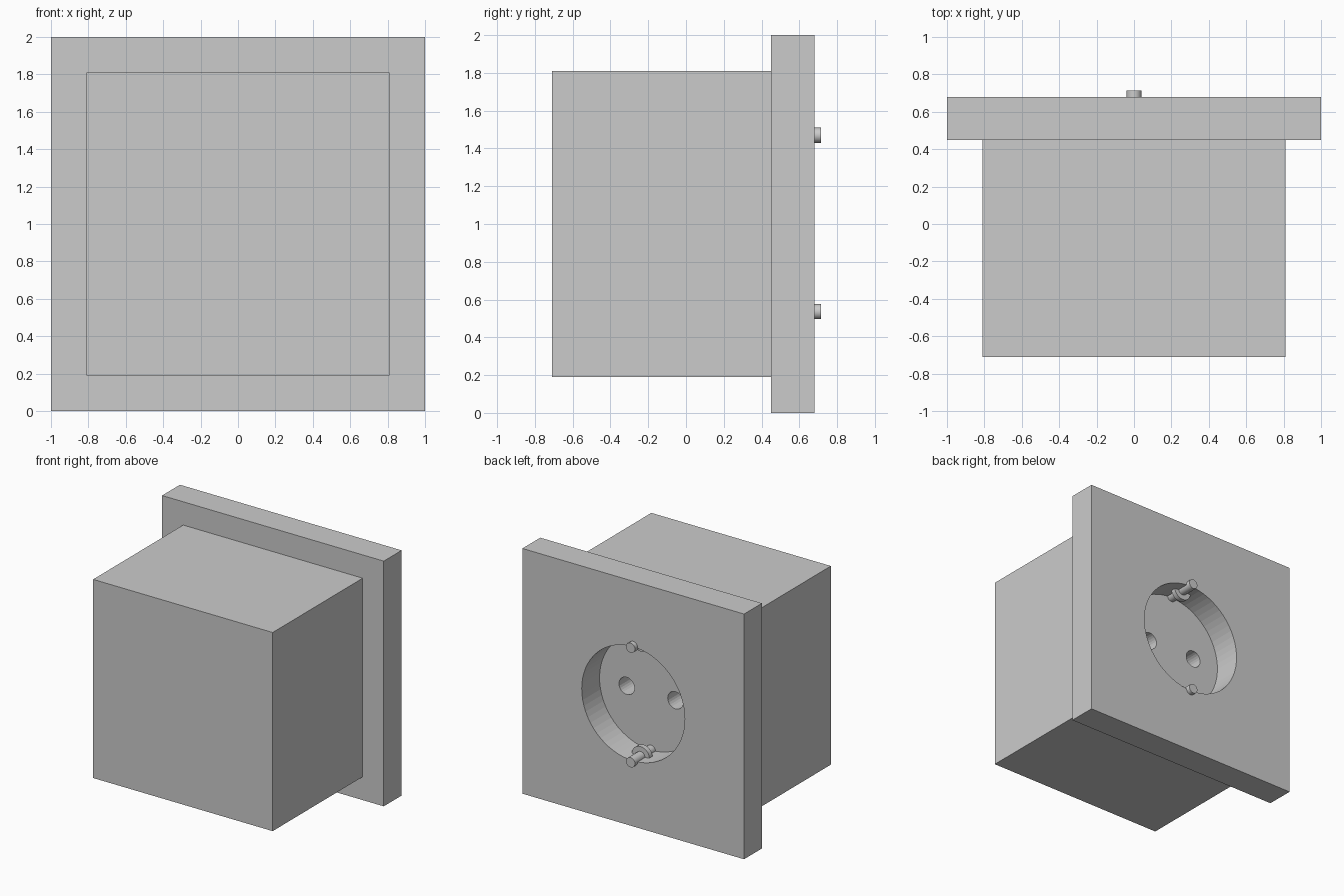
import bpy
from math import pi, radians

if "Cube" in bpy.data.objects:
    bpy.data.objects.remove(bpy.data.objects["Cube"])


def box(name, x, y0, y1, z0, z1):
    bpy.ops.mesh.primitive_cube_add(size=1, location=(0, (y0 + y1) / 2, (z0 + z1) / 2))
    ob = bpy.context.object
    ob.name = name
    ob.scale = (2 * x, y1 - y0, z1 - z0)
    bpy.ops.object.transform_apply(location=False, rotation=False, scale=True)
    return ob


def rod(name, x, z, r, y0, y1, sides):
    bpy.ops.mesh.primitive_cylinder_add(vertices=sides, radius=r, depth=y1 - y0,
                                        location=(x, (y0 + y1) / 2, z), rotation=(pi / 2, 0, 0))
    ob = bpy.context.object
    ob.name = name
    return ob


def cut(ob, cutter):
    mod = ob.modifiers.new("cut", 'BOOLEAN')
    mod.operation = 'DIFFERENCE'
    mod.solver = 'EXACT'
    mod.object = cutter
    bpy.context.view_layer.objects.active = ob
    bpy.ops.object.modifier_apply(modifier=mod.name)
    bpy.data.objects.remove(cutter)


# wall box and square face plate
wall_box = box("wall_box", 0.81, -0.71, 0.45, 0.19, 1.81)
face_plate = box("face_plate", 1.0, 0.45, 0.68, 0.0, 2.0)

# round recess through the plate; the wall box closes its floor
cut(face_plate, rod("recess_cutter", 0, 1.0, 0.465, 0.40, 0.75, 64))

# contact holes in the recess floor
for sx in (-1, 1):
    cut(wall_box, rod("hole_cutter", sx * 0.22, 1.0, 0.07, 0.25, 0.55, 24))

# earth pins with collars at the top and bottom of the recess
for label, sz in (("upper", 1), ("lower", -1)):
    z = 1.003 + sz * 0.467
    for ob in (rod(label + "_pin", 0, z, 0.04, 0.44, 0.715, 24),
               rod(label + "_pin_collar", 0, z, 0.08, 0.545, 0.585, 24)):
        bpy.ops.object.select_all(action='DESELECT')
        ob.select_set(True)
        bpy.context.view_layer.objects.active = ob
        bpy.ops.object.shade_smooth_by_angle(angle=radians(30))
